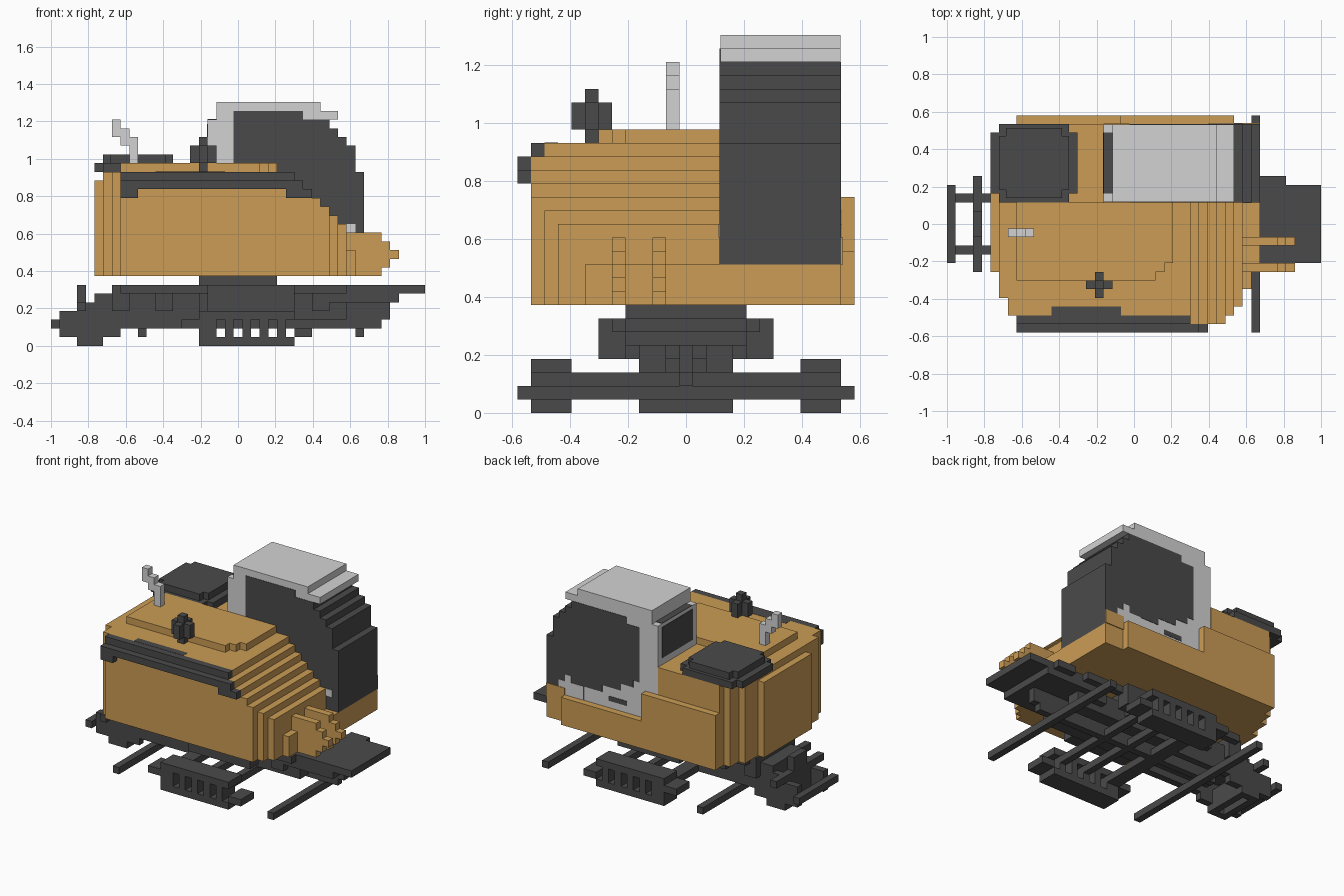
import bpy, bmesh

if "Cube" in bpy.data.objects:
    bpy.data.objects.remove(bpy.data.objects["Cube"], do_unlink=True)

V = 2 / 43  # size of one block; all parts are laid out in block units


def material(name, col):
    m = bpy.data.materials.new(name)
    m.use_nodes = True
    m.diffuse_color = (*col, 1)
    m.node_tree.nodes["Principled BSDF"].inputs["Base Color"].default_value = (*col, 1)
    return m


ORANGE = material("ochre_paint", (0.6, 0.335, 0.092))
DARK = material("dark_grey", (0.0685, 0.0685, 0.0685))
SILVER = material("light_grey", (0.65, 0.65, 0.65))


def world(x, y, z):
    return ((x - 21.5) * V, (y - 12.5) * V, z * V)


def add_prism(bm, pts, axis, a, b):
    """Extrude an outline along y (points are x,z) or z (points are x,y)."""
    clean = []
    for p in pts:
        if not clean or p != clean[-1]:
            clean.append(p)
    if clean[0] == clean[-1]:
        clean.pop()
    place = (lambda p, t: world(p[0], t, p[1])) if axis == "y" else (lambda p, t: world(p[0], p[1], t))
    lo = [bm.verts.new(place(p, a)) for p in clean]
    hi = [bm.verts.new(place(p, b)) for p in clean]
    bm.faces.new(lo)
    bm.faces.new(hi[::-1])
    for i in range(len(clean)):
        j = (i + 1) % len(clean)
        bm.faces.new((lo[i], hi[i], hi[j], lo[j]))


def finish(name, bm, mat):
    bmesh.ops.recalc_face_normals(bm, faces=bm.faces[:])
    me = bpy.data.meshes.new(name)
    bm.to_mesh(me)
    bm.free()
    me.materials.append(mat)
    bpy.context.collection.objects.link(bpy.data.objects.new(name, me))


def prism(name, mat, pts, axis, a, b):
    bm = bmesh.new()
    add_prism(bm, pts, axis, a, b)
    finish(name, bm, mat)


def boxes(name, mat, *ranges, mirror=False):
    """Each range is x0,x1,y0,y1,z0,z1; mirror repeats it on the other side in y."""
    bm = bmesh.new()
    for x0, x1, y0, y1, z0, z1 in ranges:
        sides = [(y0, y1)] + ([(25 - y1, 25 - y0)] if mirror else [])
        for s0, s1 in sides:
            add_prism(bm, [(x0, s0), (x1, s0), (x1, s1), (x0, s1)], "z", z0, z1)
    finish(name, bm, mat)


# Body: stacked plan outlines that step back toward the nose
def body_plan(nose, left=5, front=1, full=False):
    left_front = [(5, 7), (6, 7), (6, 4), (7, 4), (7, 2), (8, 2), (8, 1)]
    right_front = [(32, 1), (32, 2), (33, 2), (33, 3), (34, 3), (34, 5), (35, 5), (35, 7), (36, 7)]
    back = [(nose, 24)] if full else [(nose, 15), (18, 15), (18, 24)]
    left_back = [(8, 24), (8, 23), (7, 23), (7, 21), (6, 21), (6, 18), (5, 18)]
    pts = left_front + right_front + back + left_back
    return [(max(left, min(x, nose)), max(y, front)) for x, y in pts]


body = bmesh.new()
add_prism(body, body_plan(36, full=True), "z", 8, 11)
add_prism(body, body_plan(34), "z", 11, 14)
for i in range(5):
    add_prism(body, body_plan(33 - i), "z", 14 + i, 15 + i)
add_prism(body, body_plan(28, left=6, front=2), "z", 19, 20)
finish("body", body, ORANGE)

prism("hood_plate", ORANGE,
      [(8, 6), (24, 6), (24, 7), (25, 7), (25, 8), (26, 8), (26, 15), (8, 15)], "z", 20, 21)
prism("back_panel", ORANGE, [(8, 8), (33, 8), (33, 12), (20, 12), (20, 16), (8, 16)], "y", 24, 25)
boxes("back_corner_plate", ORANGE, (33, 36, 24, 24.12, 11, 13))

# Nose fins
fin = [(34, 8), (38, 8), (38, 9), (39, 9), (39, 10), (40, 10), (40, 11), (39, 11), (39, 12),
       (38, 12), (38, 13), (34, 13)]
for n, y in (("front", 7), ("back", 10)):
    prism("nose_fin_" + n, ORANGE, fin, "y", y, y + 1)

# Dark band along the front edge of the hood
prism("hood_band", DARK, [(8, 17), (10, 17), (10, 18), (27, 18), (27, 17), (30, 17), (30, 18),
                          (29, 18), (29, 19), (8, 19)], "y", 0, 1)
boxes("hood_band_upper", DARK, (8, 28, 1, 2, 19, 20), (12, 20, 2, 3, 20, 20.03))

# Cab shell and roof
prism("cab_shell", SILVER, [(18, 11), (30, 11), (30, 26), (33, 26), (33, 27), (31, 27), (31, 28),
                            (19, 28), (19, 26), (18, 26)], "y", 15.05, 23.95)
prism("windscreen", DARK, [(30, 11), (36, 11), (36, 20), (35, 20), (35, 23), (34, 23), (34, 24),
                           (33, 24), (33, 25), (32, 25), (32, 26), (30, 26)], "y", 15, 24)
prism("front_window", DARK, [(21, 13), (30, 13), (30, 26), (29, 26), (29, 27), (21, 27)], "y", 15, 15.05)
prism("back_window", DARK, [(21, 17), (22, 17), (22, 16), (24, 16), (24, 15), (27, 15), (27, 14), (30, 14),
                            (30, 26), (23, 26), (23, 25), (21, 25)], "y", 23.95, 24)
prism("cab_back_sill", SILVER, [(30, 11), (33, 11), (33, 13), (34, 13), (34, 14), (33, 14), (33, 15),
                                (32, 15), (32, 14), (30, 14)], "y", 24, 24.05)
boxes("door_handle", DARK, (23, 26, 23.95, 24, 13, 13.7))
boxes("side_window", DARK, (17.94, 18, 16, 23, 21, 25.5), (18, 19, 16, 23, 26, 26.06))
boxes("cab_front_sill", SILVER, (34, 35, 14.9, 15, 13, 14))

# Round vent at the back corner
vent = [(5, 16), (6, 16), (6, 15), (14, 15), (14, 16), (15, 16), (15, 23), (14, 23), (14, 24),
        (6, 24), (6, 23), (5, 23)]
prism("vent_rim", DARK, vent, "z", 20, 21)
prism("vent_cap", DARK, [(6 + (x - 5) * .8, 15.5 + (y - 15) * .89) for x, y in vent], "z", 21, 22)

# Exhaust pipe and hood beacon
boxes("exhaust", SILVER, (7, 8, 11, 12, 24, 26), (8, 9, 11, 12, 23, 25), (9, 10, 11, 12, 21, 24))
boxes("beacon", DARK, (16, 19, 5, 6, 21, 23), (17, 18, 4, 7, 21, 23), (17, 18, 5, 6, 20, 24))

# Undercarriage
boxes("turntable", DARK, (17, 26, 8, 17, 7, 8))
boxes("side_rails", DARK, (8, 34, 7, 8, 6, 7), (18, 28, 6, 8, 4, 7), mirror=True)
boxes("inner_rails", DARK, (7, 34, 9, 11, 3, 6), (8, 17, 9, 10, 2, 3), mirror=True)
boxes("centre_beam", DARK, (8, 38, 12, 13, 2, 3), (8, 39, 12, 13, 3, 6))
boxes("cross_members", DARK, *[(x, x + 2, 8, 17, 4, 7) for x in (7, 12, 17, 24, 30)])
boxes("centre_plate", DARK, (19, 24, 8, 17, 6, 7))
boxes("step_beams", DARK, (17, 19, 4, 21, 2, 3), (22, 23, 4, 21, 2, 3), (26, 27, 4, 21, 2, 3))
boxes("axle_bars", DARK, (10, 11, 0, 25, 1, 2), (35, 36, 0, 25, 1, 2))
boxes("nose_platform", DARK, (32, 43, 8, 17, 6, 7), (32, 40, 8, 17, 5, 6), (36, 39, 17, 18, 6, 7))

# Slotted steps on both sides, with a tab at each end
slots = [(x, x + 1, 1, 4, 1, 3) for x in (18, 20, 22, 24, 26)]
boxes("steps", DARK, (17, 28, 1, 4, 0, 1), (17, 28, 1, 4, 3, 4), (17, 18, 1, 4, 1, 3), *slots,
      (28, 30, 1, 4, 1, 2), (15, 17, 1, 4, 2, 3), mirror=True)

# Rear coupler
boxes("coupler", DARK, (0, 1, 8, 17, 2, 3), (3, 4, 7, 18, 4, 5), (3, 4, 11, 14, 5, 7), (3, 4, 9, 16, 0, 4),
      (5, 6, 9, 16, 0, 3), (5, 7, 9, 16, 4, 6))
boxes("coupler_arms", DARK, (1, 8, 9, 10, 1, 4), (4, 7, 9, 10, 4, 5), (4, 5, 9, 10, 0, 1), mirror=True)
